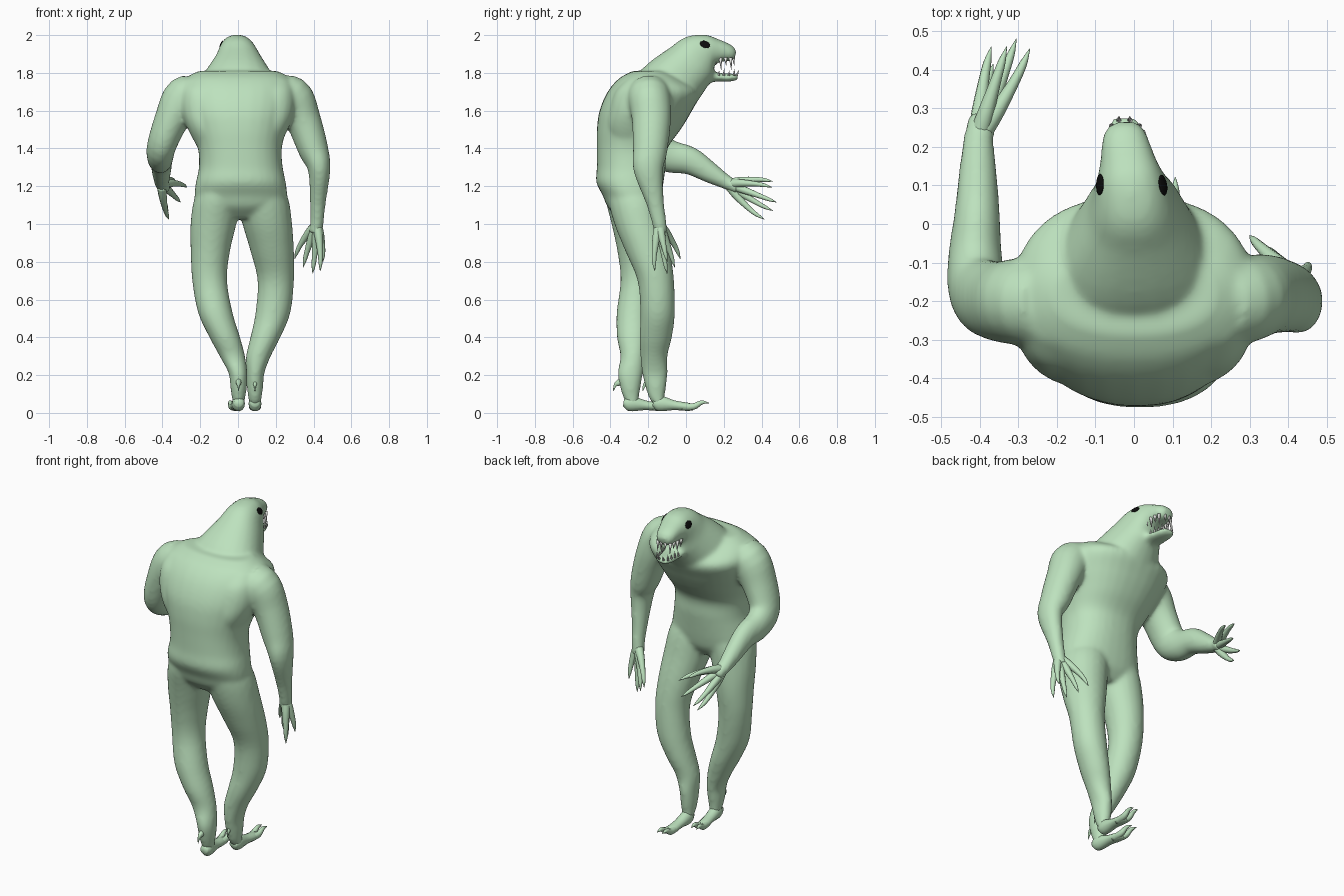
import bpy, bmesh, math
from mathutils import Vector, Matrix


def material(name, rgb):
    m = bpy.data.materials.new(name)
    m.diffuse_color = (*rgb, 1)
    return m


GREEN = material("pale green skin", (0.51, 0.76, 0.515))
BLACK = material("black eye", (0.004, 0.004, 0.004))
IVORY = material("off white teeth", (0.8, 0.82, 0.78))


def smooth_rings(rings, n=4):
    """Catmull-Rom interpolation of (x, y, z, a, b) rings."""
    p = [Vector(r) for r in rings]
    p = [2 * p[0] - p[1]] + p + [2 * p[-1] - p[-2]]
    out = []
    for i in range(1, len(p) - 2):
        for k in range(n):
            t = k / n
            out.append(0.5 * (2 * p[i] + (p[i + 1] - p[i - 1]) * t
                       + (2 * p[i - 1] - 5 * p[i] + 4 * p[i + 1] - p[i + 2]) * t * t
                       + (3 * p[i] - p[i - 1] - 3 * p[i + 1] + p[i + 2]) * t ** 3))
    return out + [p[-2]]


def loft(bm, rings, flat=False, sides=20, power=1.0):
    """Elliptical tube; flat keeps sections horizontal, power < 1 squares them."""
    def sq(v):
        return math.copysign(abs(v) ** power, v)
    rs = smooth_rings(rings)
    loops = []
    for i, r in enumerate(rs):
        c = Vector(r[:3])
        t = Vector(rs[min(i + 1, len(rs) - 1)][:3]) - Vector(rs[max(i - 1, 0)][:3])
        t = Vector((0, 0, 1)) if flat else t.normalized()
        u = Vector((1, 0, 0))
        u = (u - t * u.dot(t)).normalized()
        v = t.cross(u)
        a, b = max(r[3], 0.001), max(r[4], 0.001)
        loops.append([bm.verts.new(c + u * a * sq(math.cos(w)) + v * b * sq(math.sin(w)))
                      for w in (2 * math.pi * k / sides for k in range(sides))])
    for l0, l1 in zip(loops, loops[1:]):
        for k in range(sides):
            j = (k + 1) % sides
            bm.faces.new((l0[k], l0[j], l1[j], l1[k]))
    bm.faces.new(loops[0][::-1])
    bm.faces.new(loops[-1])


def finish(bm, name, mat):
    bmesh.ops.recalc_face_normals(bm, faces=bm.faces)
    me = bpy.data.meshes.new(name)
    bm.to_mesh(me)
    bm.free()
    ob = bpy.data.objects.new(name, me)
    bpy.context.collection.objects.link(ob)
    me.materials.append(mat)
    me.shade_smooth()
    return ob


# ---- body: overlapping lofts fused by remeshing ----
bm = bmesh.new()
# torso
loft(bm, [(.015, -.27, 1.03, .12, .085), (.015, -.28, 1.09, .225, .135), (.015, -.285, 1.15, .245, .155),
          (.015, -.297, 1.22, .238, .178), (.015, -.29, 1.3, .222, .182), (.01, -.285, 1.4, .222, .187),
          (.005, -.25, 1.5, .252, .222), (0, -.213, 1.6, .29, .245), (0, -.17, 1.7, .31, .245),
          (0, -.185, 1.77, .28, .17), (0, -.185, 1.81, .21, .10)], flat=True, sides=32, power=.88)
# shoulder blades
for s in (-1, 1):
    loft(bm, [(s * .15, -.30, 1.38, .05, .07), (s * .165, -.29, 1.5, .10, .125), (s * .18, -.28, 1.6, .12, .125),
              (s * .19, -.26, 1.7, .11, .115), (s * .19, -.24, 1.77, .08, .07)], flat=True)
# neck, skull and snout
loft(bm, [(0, -.17, 1.63, .25, .17), (0, -.085, 1.73, .205, .168), (0, .015, 1.832, .14, .143),
          (-.004, .067, 1.883, .109, .13), (-.01, .115, 1.91, .09, .098),
          (-.016, .16, 1.915, .074, .068), (-.022, .205, 1.911, .064, .051),
          (-.024, .24, 1.9, .053, .041), (-.025, .262, 1.895, .036, .024)], sides=24, power=.9)
# lower jaw
loft(bm, [(-.004, .03, 1.81, .08, .06), (-.012, .10, 1.788, .07, .04), (-.02, .16, 1.778, .06, .025),
          (-.024, .23, 1.775, .052, .022), (-.025, .275, 1.78, .036, .017)])
# arms: hanging on +x, reaching forward on -x
loft(bm, [(.18, -.2, 1.68, .1, .12), (.28, -.195, 1.67, .115, .115), (.342, -.183, 1.56, .095, .105),
          (.40, -.19, 1.39, .08, .092), (.43, -.2, 1.29, .06, .08),
          (.423, -.165, 1.12, .043, .049), (.418, -.142, 1.01, .036, .039), (.41, -.132, .95, .037, .035)])
loft(bm, [(-.18, -.2, 1.68, .1, .12), (-.28, -.2, 1.67, .115, .115), (-.352, -.2, 1.55, .092, .105),
          (-.403, -.175, 1.42, .078, .098), (-.412, -.09, 1.36, .071, .088), (-.407, .02, 1.335, .06, .075),
          (-.405, .13, 1.27, .05, .056), (-.403, .22, 1.218, .04, .038), (-.39, .28, 1.19, .038, .034)])
# legs
loft(bm, [(-.08, -.30, 1.25, .09, .12), (-.105, -.288, 1.14, .125, .14), (-.13, -.27, 1.0, .122, .125),
          (-.147, -.255, .85, .104, .108), (-.15, -.255, .7, .093, .092), (-.12, -.275, .53, .092, .093),
          (-.07, -.28, .4, .082, .086), (-.03, -.28, .3, .068, .068), (0, -.295, .21, .05, .068),
          (.003, -.295, .14, .045, .056), (.003, -.29, .08, .036, .042), (.003, -.28, .04, .03, .03)], flat=True)
loft(bm, [(.1, -.30, 1.25, .1, .12), (.128, -.275, 1.14, .137, .14), (.155, -.245, 1.0, .132, .135),
          (.182, -.2, .85, .115, .119), (.2, -.16, .7, .097, .097), (.185, -.15, .53, .093, .092),
          (.145, -.16, .4, .08, .086), (.108, -.17, .3, .066, .072), (.092, -.165, .21, .048, .068),
          (.09, -.16, .14, .044, .056), (.09, -.155, .08, .036, .042), (.09, -.14, .04, .03, .03)], flat=True)
body = finish(bm, "body", GREEN)
bpy.context.view_layer.objects.active = body
body.select_set(True)
mod = body.modifiers.new("fuse", 'REMESH')
mod.mode, mod.voxel_size, mod.use_smooth_shade = 'VOXEL', 0.011, True
bpy.ops.object.modifier_apply(modifier="fuse")
mod = body.modifiers.new("soften", 'SMOOTH')
mod.factor, mod.iterations = 0.5, 12
bpy.ops.object.modifier_apply(modifier="soften")
body.data.shade_smooth()


# ---- hands: long tapering fingers fanned from a palm ----
def hand(name, wrist, spread, tips):
    bm = bmesh.new()
    wrist = Vector(wrist)
    centre = sum((Vector(t) for t in tips), Vector()) / len(tips)
    for t in tips:
        t = Vector(t)
        out = (t - centre) * spread
        pts = [(wrist + out * .5, .026), (wrist.lerp(t, .25) + out, .021), (wrist.lerp(t, .6) + out, .014),
               (wrist.lerp(t, .82) + out * .6, .010), (t, .001)]
        loft(bm, [(*p, r, r) for p, r in pts], sides=10)
    return finish(bm, name, GREEN)


hand("hand_hanging", (.415, -.138, 0.985), .18,
     [(.30, -.03, .815), (.345, -.06, .77), (.395, -.1, .737), (.435, -.165, .75), (.45, -.10, .80)])
hand("hand_reaching", (-.40, .235, 1.207), .18,
     [(-.27, .455, 1.195), (-.305, .48, 1.115), (-.365, .415, 1.025), (-.37, .46, 1.07), (-.33, .46, 1.225)])

# ---- feet: slim sole, two clawed toes and a heel spur ----
for name, x, y, turn in (("foot_left", .003, -.295, -.12), ("foot_right", .09, -.14, 0)):
    bm = bmesh.new()

    def part(rings, sides):
        loft(bm, [(x + dx + turn * max(dy, 0), y + dy, z, a, b) for dx, dy, z, a, b in rings], sides=sides)

    part([(0, -.035, .055, .024, .02), (0, 0, .05, .034, .042), (0, .08, .04, .031, .026),
          (0, .15, .032, .031, .022), (0, .18, .03, .023, .016)], 14)
    for s in (-1, 1):
        part([(s * .011, .12, .032, .018, .02), (s * .016, .18, .034, .017, .018), (s * .017, .215, .052, .012, .013),
              (s * .017, .235, .056, .009, .009), (s * .017, .262, .052, .001, .001)], 10)
    part([(0, 0, .18, .024, .03), (0, -.06, .16, .014, .018), (0, -.08, .145, .007, .009),
          (0, -.09, .115, .001, .001)], 10)
    finish(bm, name, GREEN)

# ---- teeth along both jaws ----
bm = bmesh.new()


def tooth(base, tip, r):
    b, t = Vector(base), Vector(tip)
    rot = (t - b).to_track_quat('Z', 'Y').to_matrix().to_4x4()
    bmesh.ops.create_cone(bm, cap_ends=True, segments=8, radius1=r, radius2=.0005, depth=(t - b).length,
                          matrix=Matrix.Translation((b + t) / 2) @ rot)


for s in (-1, 1):
    for i in range(4):
        y = .155 + .027 * i
        xu = -.02 + s * (.056 - .005 * i)
        xl = -.022 + s * (.048 - .004 * i)
        tooth((xu, y, 1.882), (xu, y + .004, 1.815 if i % 2 else 1.838), .010)
        tooth((xl, y + .018, 1.785), (xl, y + .02, 1.822 if i % 2 else 1.812), .007)
    x = -.025 + s * .014
    tooth((x, .25, 1.885), (x, .256, 1.84), .009)
    tooth((x, .268, 1.785), (x, .28, 1.815), .007)
finish(bm, "teeth", IVORY)

# ---- eyes: thin plates laid on the skull ----
for name, x in (("eye_left", -.16), ("eye_right", .15)):
    hit, loc, nor, _ = body.closest_point_on_mesh(Vector((x, .103, 1.975)))
    for _k in range(3):
        hit, loc, nor, _ = body.closest_point_on_mesh(Vector((loc.x * 1.1, .103, 1.955)))
    side = (Vector((0, 1, -.3)) - nor * nor.dot(Vector((0, 1, -.3)))).normalized()
    frame = Matrix((side, nor.cross(side), nor)).transposed().to_4x4()
    bm = bmesh.new()
    bmesh.ops.create_uvsphere(bm, u_segments=20, v_segments=10, radius=1,
                              matrix=Matrix.Translation(loc) @ frame @ Matrix.Diagonal((.028, .021, .0049, 1)))
    finish(bm, name, BLACK)
